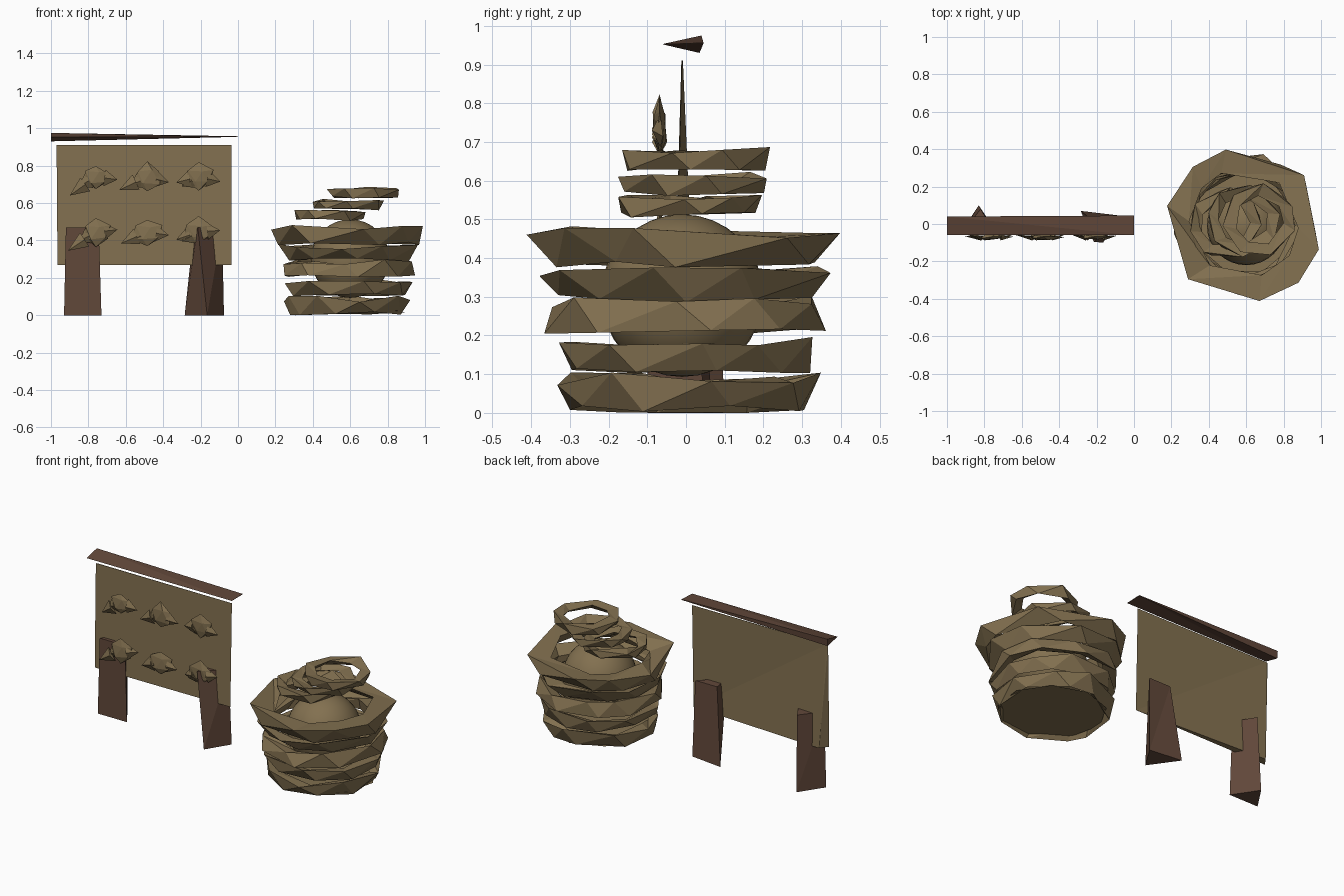
import bpy, bmesh, math, random
from mathutils import Vector

random.seed(7)
cube = bpy.data.objects.get("Cube")
if cube:
    bpy.data.objects.remove(cube)


def material(name, rgb):
    m = bpy.data.materials.new(name)
    m.use_nodes = True
    m.diffuse_color = (*rgb, 1)
    m.node_tree.nodes["Principled BSDF"].inputs["Base Color"].default_value = (*rgb, 1)
    return m


STRAW = material("straw tan", (0.225, 0.163, 0.08))
WOOD = material("dark brown wood", (0.12, 0.064, 0.042))


def jitter(amount):
    return random.uniform(-amount, amount)


def finish(bm, name, mat):
    bmesh.ops.recalc_face_normals(bm, faces=bm.faces)
    mesh = bpy.data.meshes.new(name)
    bm.to_mesh(mesh)
    bm.free()
    mesh.materials.append(mat)
    obj = bpy.data.objects.new(name, mesh)
    bpy.context.collection.objects.link(obj)


def prism(name, start, end, mat):
    """Three-sided bar between two triangles."""
    bm = bmesh.new()
    a = [bm.verts.new(p) for p in start]
    b = [bm.verts.new(p) for p in end]
    bm.faces.new(a)
    bm.faces.new(b)
    for i in range(3):
        j = (i + 1) % 3
        bm.faces.new((a[i], a[j], b[j]))
        bm.faces.new((a[i], b[j], b[i]))
    finish(bm, name, mat)


def upright(name, low, high, z0, z1, mat):
    prism(name, [(x, y, z0) for x, y in low], [(x, y, z1) for x, y in high], mat)


# Sign board, its legs and the top rail
upright("sign_board", [(-0.965, -0.03), (-0.035, -0.025), (-0.93, 0.02)],
        [(-0.97, -0.012), (-0.035, -0.010), (-0.96, -0.008)], 0.27, 0.91, STRAW)
upright("right_leg", [(-0.93, -0.05), (-0.73, -0.05), (-0.83, 0.10)],
        [(-0.92, -0.045), (-0.745, -0.045), (-0.82, 0.08)], 0, 0.47, WOOD)
upright("left_leg", [(-0.285, 0.07), (-0.165, -0.10), (-0.075, 0.045)],
        [(-0.235, 0.03), (-0.215, -0.095), (-0.085, 0.03)], 0, 0.47, WOOD)
prism("top_rail", [(-1, -0.06, 0.952), (-1, 0.035, 0.93), (-1, 0.04, 0.975)],
      [(0, -0.06, 0.953), (0, 0.045, 0.954), (0, 0.045, 0.957)], WOOD)


def flower(name, x, z, tail):
    """Crumpled bud with a drooping tail on one side and a leaf on the other."""
    bm = bmesh.new()
    bmesh.ops.create_icosphere(bm, subdivisions=1, radius=1)
    for v in bm.verts:
        v.co *= 1 + jitter(0.25)
        v.co = Vector((x + v.co.x * 0.078, -0.068 + v.co.y * 0.018, z + v.co.z * 0.072))
    tips = [tail, (0.115, -0.01 + jitter(0.03)), (-0.09, -0.05)]
    for dx, dz in tips:
        d = Vector((dx, 0, dz))
        side = Vector((-dz, 0, dx)).normalized() * 0.045
        mid = Vector((x, -0.066, z)) + d * 0.4
        quad = [mid + side, mid - side, mid + Vector((0, -0.022, 0)),
                Vector((x, -0.06 + jitter(0.01), z)) + d]
        vs = [bm.verts.new(p) for p in quad]
        for tri in ((0, 1, 2), (0, 1, 3), (1, 2, 3), (0, 2, 3)):
            bm.faces.new([vs[i] for i in tri])
    finish(bm, name, STRAW)


# Two rows of three flowers
tails = [(-0.14, -0.10), (-0.15, -0.07), (-0.12, -0.03),
         (-0.15, -0.10), (-0.14, -0.06), (-0.12, -0.04)]
for i, tail in enumerate(tails):
    row, col = divmod(i, 3)
    flower(f"flower_{i + 1}", -0.76 + 0.275 * col, 0.74 - 0.295 * row, tail)


def band(name, cx, cy, r_low, r_high, z0, z1, inner, degrees):
    """Ragged woven hoop with a triangular section at each given angle."""
    bm = bmesh.new()
    h = z1 - z0
    rows = []
    for d in degrees:
        section = []
        for r, z, twist in ((r_low, z0 + h * random.uniform(0, 0.2), 14),
                            (r_high, z1 - h * random.uniform(0, 0.32), 0),
                            (r_high * inner, z0 + h * random.uniform(0.4, 0.9), 8)):
            a = math.radians(d + twist + jitter(4))
            r *= 1.02 + jitter(0.025)
            section.append(bm.verts.new((cx + r * math.cos(a), cy + r * math.sin(a), z)))
        rows.append(section)
    for a, b in zip(rows, rows[1:] + rows[:1]):
        for k in range(3):
            m = (k + 1) % 3
            bm.faces.new((a[k], b[k], b[m]))
            bm.faces.new((a[k], b[m], a[m]))
    finish(bm, name, STRAW)


def uneven_angles(n):
    phase = random.uniform(0, 360)
    return [phase + (i + jitter(0.22)) * 360 / n for i in range(n)]


# Basket hoops: low radius, high radius, bottom, top
hoops = [(0.305, 0.335, 0.0, 0.105), (0.31, 0.34, 0.1, 0.2),
         (0.355, 0.345, 0.2, 0.305), (0.32, 0.375, 0.285, 0.385)]
for i, hoop in enumerate(hoops):
    band(f"basket_hoop_{i + 1}", 0.585, 0, *hoop, 0.8, uneven_angles(9))
band("basket_rim", 0.59, 0, 0.37, 0.412, 0.37, 0.485, 0.7,
     [43, 104, 134, 167, 226, 281, 313, 344])

# Loose rings leaning away above the basket
for i, (cx, cy, z) in enumerate([(0.49, 0, 0.505), (0.585, 0.02, 0.56), (0.67, 0.02, 0.625)]):
    band(f"upper_ring_{i + 1}", cx, cy, 0.18, 0.19, z, z + 0.063, 0.68, uneven_angles(7))

# Basket floor
bm = bmesh.new()
bmesh.ops.create_circle(bm, cap_ends=True, segments=9, radius=0.305)
for v in bm.verts:
    v.co = Vector((v.co.x + 0.59, v.co.y, 0.018 - v.co.y * 0.04))
finish(bm, "basket_floor", STRAW)

# Smooth ball filling the basket
bm = bmesh.new()
bmesh.ops.create_uvsphere(bm, u_segments=32, v_segments=16, radius=0.21)
for v in bm.verts:
    v.co += Vector((0.6, -0.01, 0.303))
for f in bm.faces:
    f.smooth = True
finish(bm, "inner_ball", STRAW)
